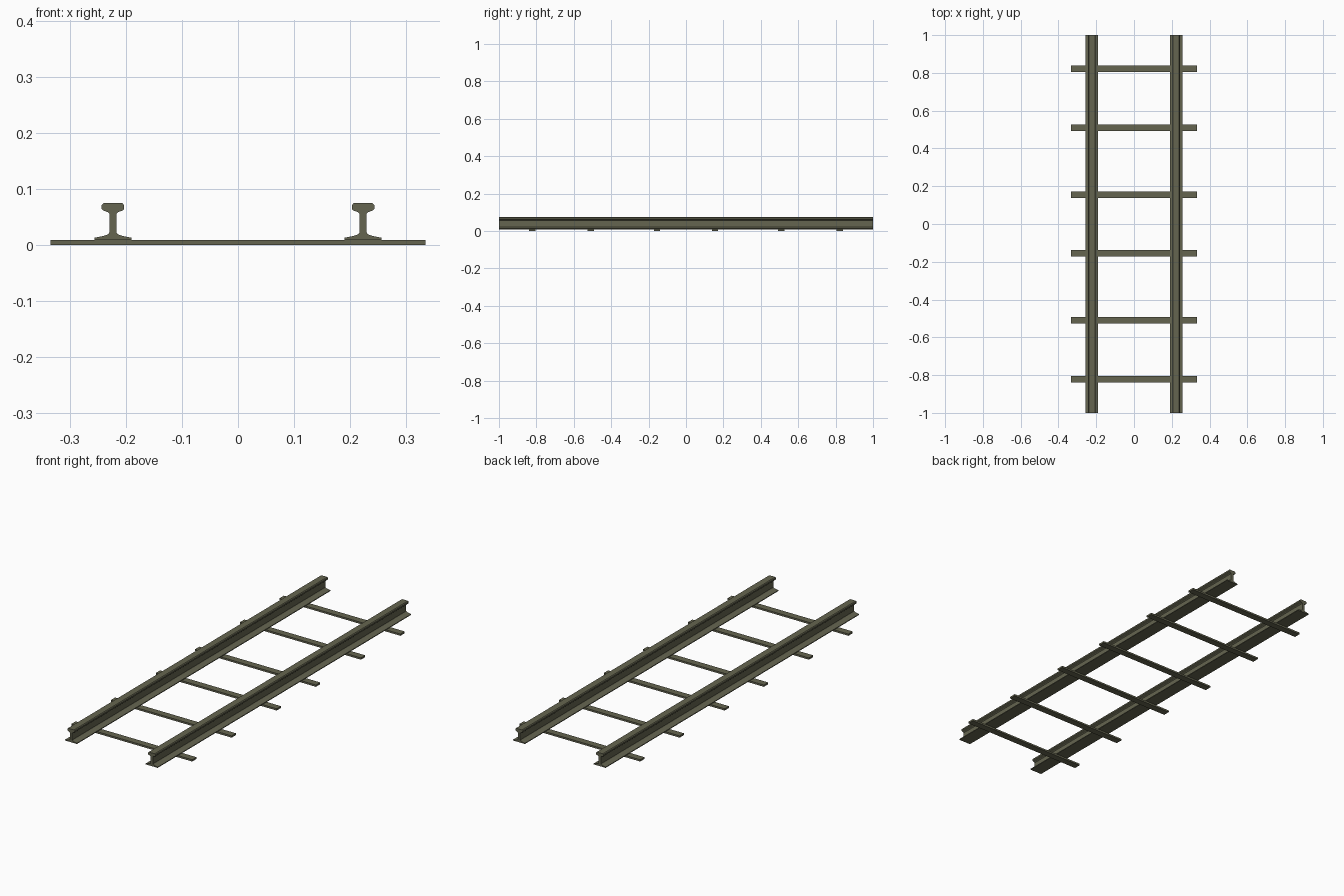
import bpy, bmesh

if "Cube" in bpy.data.objects:
    bpy.data.objects.remove(bpy.data.objects["Cube"])

steel = bpy.data.materials.new("olive_steel")
steel.diffuse_color = (0.13, 0.13, 0.08, 1)
steel.use_nodes = True
steel.node_tree.nodes["Principled BSDF"].inputs["Base Color"].default_value = steel.diffuse_color

TIE_H = 0.009
RAIL_X = 0.223


def finish(name, bm):
    bmesh.ops.recalc_face_normals(bm, faces=bm.faces)
    mesh = bpy.data.meshes.new(name)
    bm.to_mesh(mesh)
    bm.free()
    mesh.materials.append(steel)
    ob = bpy.data.objects.new(name, mesh)
    bpy.context.collection.objects.link(ob)
    return ob


def extrude_profile(name, pts, length, x):
    bm = bmesh.new()
    face = bm.faces.new([bm.verts.new((x + px, -length / 2, pz)) for px, pz in pts])
    new = bmesh.ops.extrude_face_region(bm, geom=[face])["geom"]
    # keep both end caps
    moved = [v for v in new if isinstance(v, bmesh.types.BMVert)]
    bmesh.ops.translate(bm, verts=moved, vec=(0, length, 0))
    if len([f for f in bm.faces if len(f.verts) == len(pts)]) < 2:
        bmesh.ops.holes_fill(bm, edges=bm.edges)
    return finish(name, bm)


# Rail cross-section: right half from foot to head, mirrored for the left half
half = [(0.033, TIE_H), (0.033, 0.013), (0.018, 0.016), (0.009, 0.019),
        (0.0065, 0.022), (0.0065, 0.056), (0.009, 0.0585), (0.018, 0.062),
        (0.020, 0.064), (0.020, 0.071), (0.0165, 0.075)]
profile = half + [(-x, z) for x, z in reversed(half)]
extrude_profile("left_rail", profile, 2.0, -RAIL_X)
extrude_profile("right_rail", profile, 2.0, RAIL_X)

# Thin cross ties under the rails, unevenly spaced but symmetric
for i, y in enumerate((-0.822, -0.51, -0.155, 0.155, 0.51, 0.822)):
    bm = bmesh.new()
    bmesh.ops.create_cube(bm, size=1)
    bmesh.ops.scale(bm, verts=bm.verts, vec=(0.668, 0.034, TIE_H))
    bmesh.ops.translate(bm, verts=bm.verts, vec=(0, y, TIE_H / 2))
    finish(f"cross_tie_{i + 1}", bm)
